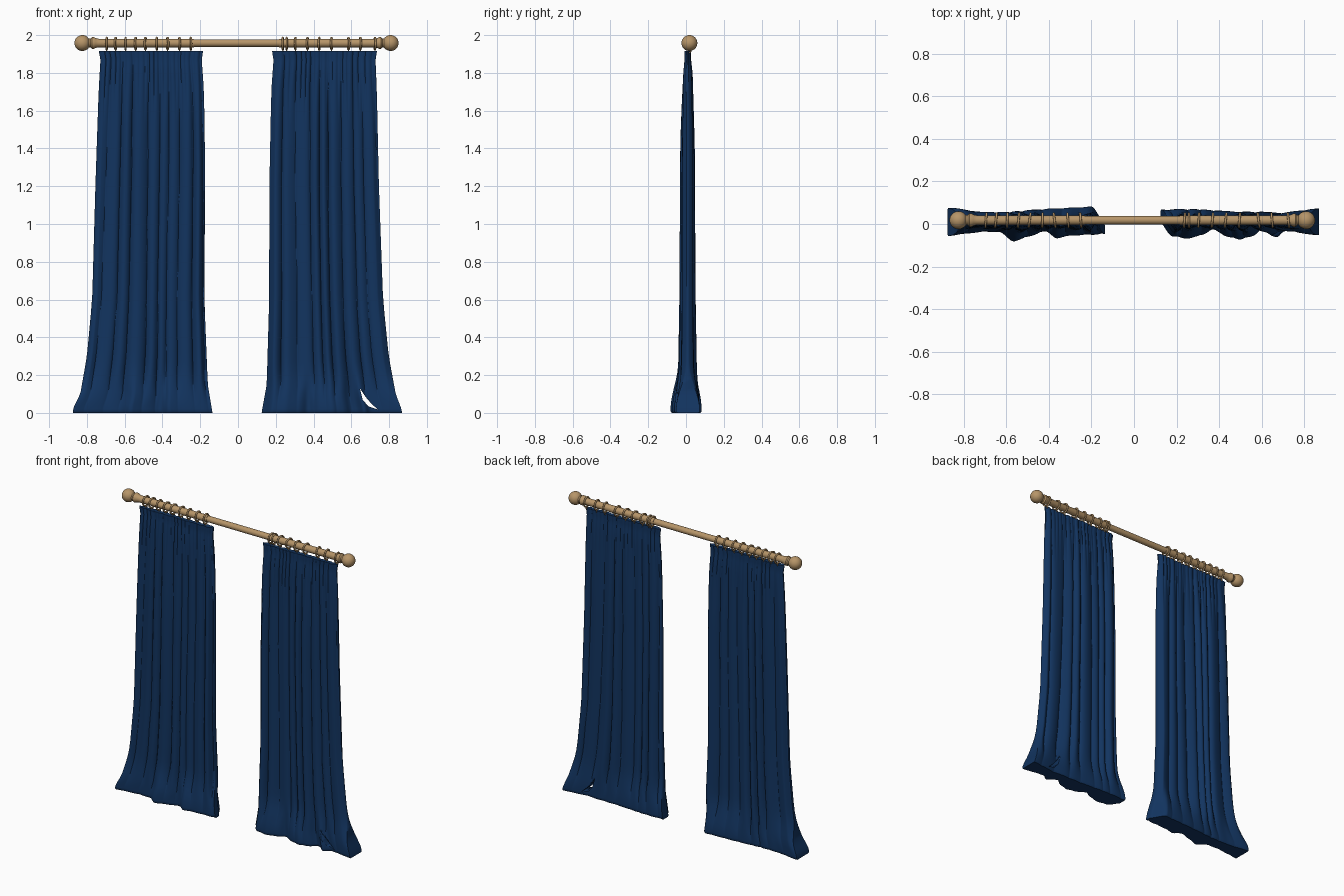
import bpy, bmesh, math, random
from mathutils import Matrix, Vector

random.seed(4)
cube = bpy.data.objects.get("Cube")
if cube:
    bpy.data.objects.remove(cube, do_unlink=True)


def make_material(name, color):
    mat = bpy.data.materials.new(name)
    mat.use_nodes = True
    mat.diffuse_color = (*color, 1)
    mat.node_tree.nodes["Principled BSDF"].inputs["Base Color"].default_value = (*color, 1)
    return mat


NAVY = make_material("navy fabric", (0.006, 0.034, 0.115))
WOOD = make_material("light wood", (0.47, 0.30, 0.14))
ROD_Y, ROD_Z, ROD_X = 0.018, 1.958, -0.008


def finish(bm, name, mat, angle=40):
    bmesh.ops.recalc_face_normals(bm, faces=bm.faces[:])
    mesh = bpy.data.meshes.new(name)
    bm.to_mesh(mesh)
    bm.free()
    mesh.materials.append(mat)
    obj = bpy.data.objects.new(name, mesh)
    bpy.context.collection.objects.link(obj)
    bpy.ops.object.select_all(action="DESELECT")
    obj.select_set(True)
    bpy.context.view_layer.objects.active = obj
    bpy.ops.object.shade_smooth_by_angle(angle=math.radians(angle))
    return obj


def lerp_table(table, t):
    """Linear lookup in a list of (position, value) pairs."""
    if t <= table[0][0]:
        return table[0][1]
    for (a, va), (b, vb) in zip(table, table[1:]):
        if t <= b:
            return va + (vb - va) * (t - a) / (b - a)
    return table[-1][1]


def soft_table(table, t, r):
    return sum(lerp_table(table, t + r * k) for k in (-1, -0.5, 0, 0.5, 1)) / 5


def smooth(a, b, t):
    t = max(0, min(1, (t - a) / (b - a)))
    return t * t * (3 - 2 * t)


# Half depth of the cloth by height
DEPTH = [(0, 0.05), (0.2, 0.048), (0.6, 0.041), (1.4, 0.037), (1.8, 0.026),
         (1.87, 0.018), (1.915, 0.019)]
COLUMNS = 180
ROWS = [0, 0.008, 0.02, 0.03, 0.04, 0.06, 0.08, 0.11, 0.14, 0.18, 0.22, 0.27, 0.33]
ROWS += [0.33 + 0.1 * i for i in range(1, 15)] + [1.78, 1.82, 1.85, 1.87, 1.885, 1.9, 1.915]


def pleat(u, z, count, seed):
    """Rounded folds with narrow valleys, from 0 in a valley to 1 on a crest."""
    drift = 0.25 * math.sin(1.3 * z + seed + 9 * u)
    p = count * math.pi * u + 0.8 * math.sin(7 * u + seed) + 0.5 * math.sin(17 * u + 2 * seed) + drift
    height = 0.75 + 0.25 * math.sin(11 * u + 3 * seed + 0.7 * z)
    return abs(math.sin(p)) ** 0.65 * height


def curtain(name, inner, outer, hem_front, hem_back, seed):
    bm = bmesh.new()
    rows = []
    for z in ROWS:
        x0, x1 = soft_table(inner, z, 0.01), soft_table(outer, z, 0.01)
        hx0, hx1 = inner[0][1], outer[0][1]
        depth = lerp_table(DEPTH, z)
        hem = 1 - smooth(0.02, 0.26, z)
        gather = smooth(1.55, 1.84, z)
        tuck = 0.006 if z == 0 else 0
        front, back = [], []
        for i in range(COLUMNS + 1):
            u = i / COLUMNS
            x = x0 + (x1 - x0) * u
            # Folds tighten into a finer gather below the heading
            f = pleat(u, z, 9, seed) * (1 - 0.5 * gather) + 0.5 * gather * pleat(u, z, 19, seed + 1)
            b = pleat(u, z, 8, seed + 2) * (1 - 0.5 * gather) + 0.5 * gather * pleat(u, z, 17, seed)
            end = min(1, (min(u, 1 - u) + 0.004) / 0.05) ** 0.5
            yf = 0.008 - depth * end * (0.3 + 0.75 * f)
            yb = 0.008 + depth * end * (0.3 + 0.75 * b)
            # The hem spreads into broad scallops on the floor
            hx = hx0 + (hx1 - hx0) * u
            yf += (soft_table(hem_front, hx, 0.012) - 0.006 * f + 0.003 - yf) * hem
            yb += (soft_table(hem_back, hx, 0.012) + 0.006 * b - 0.006 - yb) * hem
            front.append(bm.verts.new((x, yf + tuck, z)))
            back.append(bm.verts.new((x, yb - tuck, z)))
        rows.append(front + back[::-1])
    n = len(rows[0])
    for low, high in zip(rows, rows[1:]):
        for i in range(n):
            j = (i + 1) % n
            bm.faces.new((low[i], low[j], high[j], high[i]))
    for row in (rows[0], rows[-1]):
        for i in range(COLUMNS):
            bm.faces.new((row[i], row[i + 1], row[n - 2 - i], row[n - 1 - i]))
    return finish(bm, name, NAVY, 50)


right_curtain = curtain(
    "right_curtain",
    [(0, -0.875), (0.03, -0.87), (0.1, -0.835), (0.3, -0.80), (0.6, -0.772), (1.2, -0.755),
     (1.7, -0.738), (1.87, -0.728), (1.915, -0.737)],
    [(0, -0.135), (0.04, -0.142), (0.15, -0.16), (0.6, -0.178), (1.3, -0.174), (1.7, -0.18),
     (1.87, -0.192), (1.915, -0.185)],
    [(-0.87, -0.055), (-0.7, -0.035), (-0.62, -0.04), (-0.57, -0.082), (-0.5, -0.06),
     (-0.41, -0.03), (-0.37, -0.07), (-0.3, -0.055), (-0.135, -0.045)],
    [(-0.87, 0.08), (-0.72, 0.06), (-0.58, 0.058), (-0.4, 0.075), (-0.19, 0.085), (-0.135, -0.01)],
    1.0)

left_curtain = curtain(
    "left_curtain",
    [(0, 0.125), (0.04, 0.132), (0.15, 0.152), (0.6, 0.165), (1.2, 0.166), (1.7, 0.176),
     (1.87, 0.188), (1.915, 0.18)],
    [(0, 0.87), (0.03, 0.862), (0.1, 0.835), (0.3, 0.798), (0.6, 0.768), (1.2, 0.746),
     (1.7, 0.735), (1.87, 0.728), (1.915, 0.736)],
    [(0.125, 0.01), (0.17, -0.055), (0.25, -0.068), (0.33, -0.05), (0.37, -0.02), (0.42, -0.055),
     (0.5, -0.073), (0.57, -0.05), (0.6, -0.02), (0.64, -0.03), (0.67, -0.068), (0.71, -0.03),
     (0.87, -0.055)],
    [(0.125, 0.07), (0.3, 0.072), (0.5, 0.06), (0.7, 0.055), (0.87, 0.077)],
    2.4)

# Slit where the outer fold of the left curtain lifts away from the rest
bm = bmesh.new()
outline = [(0.645, 0.13), (0.66, 0.07), (0.69, 0.035), (0.74, 0.018), (0.705, 0.05), (0.675, 0.085)]
face = bm.faces.new([bm.verts.new((x, -0.2, z)) for x, z in outline])
side = bmesh.ops.extrude_face_region(bm, geom=[face])["geom"]
bmesh.ops.translate(bm, vec=(0, 0.4, 0), verts=[v for v in side if isinstance(v, bmesh.types.BMVert)])
cutter = finish(bm, "slit_cutter", NAVY)
cutter.hide_render = True
cut = left_curtain.modifiers.new("slit", "BOOLEAN")
cut.operation, cut.object, cut.solver = "DIFFERENCE", cutter, "EXACT"
bpy.context.view_layer.objects.active = left_curtain
bpy.ops.object.modifier_apply(modifier="slit")
bpy.data.objects.remove(cutter, do_unlink=True)


def lathe_x(name, profile, mat, segments=32):
    """Turn (x, radius) pairs around the rod axis."""
    bm = bmesh.new()
    loops = []
    for x, r in profile:
        loops.append([bm.verts.new((ROD_X + x, ROD_Y + r * math.cos(a), ROD_Z + r * math.sin(a)))
                      for a in (2 * math.pi * k / segments for k in range(segments))])
    for a, b in zip(loops, loops[1:]):
        for k in range(segments):
            j = (k + 1) % segments
            bm.faces.new((a[k], a[j], b[j], b[k]))
    bm.faces.new(loops[0])
    bm.faces.new(loops[-1])
    return finish(bm, name, mat)


# Rod with a slightly thicker sleeve at each end and turned collars
half = [(0.225, 0.02), (0.225, 0.0225), (0.73, 0.0225), (0.745, 0.026), (0.755, 0.031),
        (0.765, 0.031), (0.772, 0.024), (0.80, 0.022)]
lathe_x("rod", [(-x, r) for x, r in half[::-1]] + half, WOOD)

for side, label in ((-1, "right"), (1, "left")):
    bm = bmesh.new()
    bmesh.ops.create_uvsphere(bm, u_segments=32, v_segments=20, radius=0.042)
    bm.transform(Matrix.Translation((ROD_X + side * 0.816, ROD_Y, ROD_Z)))
    finish(bm, label + "_finial", WOOD)


def add_torus(bm, matrix, major, minor, n=28, m=10):
    grid = []
    for i in range(n):
        a = 2 * math.pi * i / n
        ring = []
        for k in range(m):
            b = 2 * math.pi * k / m
            r = major + minor * math.cos(b)
            ring.append(bm.verts.new(matrix @ Vector((minor * math.sin(b), r * math.cos(a), r * math.sin(a)))))
        grid.append(ring)
    for i in range(n):
        for k in range(m):
            p, q = grid[i], grid[(i + 1) % n]
            bm.faces.new((p[k], q[k], q[(k + 1) % m], p[(k + 1) % m]))


# Rings around the rod, each with a small eyelet holding the cloth
RING_X = [-0.695, -0.648, -0.595, -0.542, -0.49, -0.43, -0.373, -0.31, -0.25,
          0.237, 0.258, 0.304, 0.368, 0.43, 0.495, 0.585, 0.648, 0.725]
for number, x in enumerate(RING_X, 1):
    bm = bmesh.new()
    tilt = Matrix.Rotation(random.uniform(-0.15, 0.15), 4, "Z")
    add_torus(bm, Matrix.Translation((x, ROD_Y, ROD_Z - 0.003)) @ tilt, 0.031, 0.0055)
    add_torus(bm, Matrix.Translation((x, ROD_Y, 1.915)), 0.008, 0.003, 14, 6)
    finish(bm, f"curtain_ring_{number}", WOOD)
